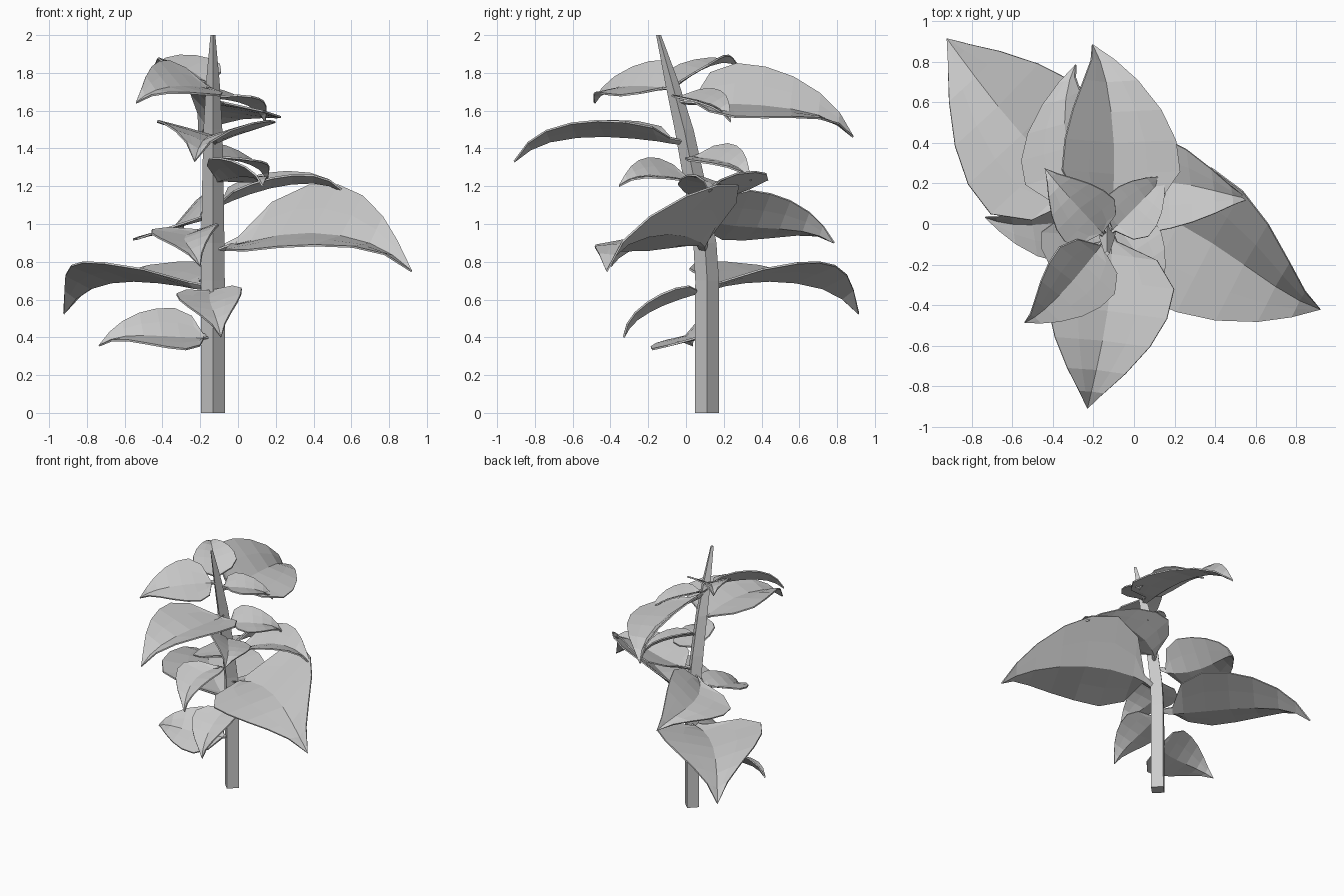
import bpy, bmesh, math
from mathutils import Vector, Quaternion

if "Cube" in bpy.data.objects:
    bpy.data.objects.remove(bpy.data.objects["Cube"])

STEM_X = -0.133
# stem rings: height, y centre, radius
STEM = [(0, .112, .064), (.7, .112, .063), (.9, .10, .061), (1.2, .05, .057),
        (1.5, -.01, .050), (1.75, -.075, .036), (2.0, -.145, .013)]


def make_object(name, bm):
    bmesh.ops.remove_doubles(bm, verts=bm.verts, dist=1e-4)
    bmesh.ops.recalc_face_normals(bm, faces=bm.faces)
    mesh = bpy.data.meshes.new(name)
    bm.to_mesh(mesh)
    bm.free()
    ob = bpy.data.objects.new(name, mesh)
    bpy.context.collection.objects.link(ob)
    return ob


def stem_point(z):
    for (z0, y0, _), (z1, y1, _) in zip(STEM, STEM[1:]):
        if z0 <= z <= z1:
            return Vector((STEM_X, y0 + (y1 - y0) * (z - z0) / (z1 - z0), z))


# four-sided tapering stem
bm = bmesh.new()
rings = []
for z, y, r in STEM:
    rings.append([bm.verts.new((STEM_X + r * math.cos(k * math.pi / 2),
                                y + r * math.sin(k * math.pi / 2), z)) for k in range(4)])
for a, b in zip(rings, rings[1:]):
    for k in range(4):
        bm.faces.new((a[k], a[(k + 1) % 4], b[(k + 1) % 4], b[k]))
bm.faces.new(rings[0][::-1])
bm.faces.new(rings[-1])
make_object("stem", bm)

# leaf outline along the midrib: position, half width share, arch share
PROFILE = [(0, .04, 0), (.09, .1, .02), (.16, .72, .04), (.3, 1, .07),
           (.46, .94, .095), (.62, .75, .105), (.78, .46, .095), (.9, .2, .06), (1, 0, 0)]


def leaf(name, base_z, tip, roll, sway, width=.68):
    """Folded, drooping leaf; roll > 0 lifts the left edge, sway bows it to the left."""
    base = stem_point(base_z)
    chord = Vector(tip) - base
    length = chord.length
    d = chord.normalized()
    left = Vector((0, 0, 1)).cross(d).normalized()
    left.rotate(Quaternion(d, roll))
    up = d.cross(left)
    bm = bmesh.new()
    rows = []
    for t, w, arch in PROFILE:
        bow = sway * math.sin(math.pi * t ** .7)
        mid = base + chord * t + up * arch * length + left * bow
        half = w * width * length / 2
        lift = .09 * length * math.sqrt(w)
        rows.append([bm.verts.new(mid + left * half * s + up * lift * h)
                     for s, h in ((-1, 1), (-.5, .52), (0, 0), (.5, .52), (1, 1))])
    for a, b in zip(rows, rows[1:]):
        for k in range(4):
            bm.faces.new((a[k], b[k], b[k + 1], a[k + 1]))
    ob = make_object(name, bm)
    mod = ob.modifiers.new("thickness", 'SOLIDIFY')
    mod.thickness = .01
    mod.offset = 0


# leaves from bottom to top: stem height, tip, roll, sway
LEAVES = [
    (.40, (-.735, .035, .355), -.55, .05),
    (.65, (-.09, -.33, .40), .1, -.03),
    (.65, (-.923, .915, .525), 0, .07),
    (.84, (.92, -.42, .748), .45, .12),
    (.97, (-.20, -.40, .775), .08, -.12),
    (1.05, (-.286, .785, .90), -.55, .11),
    (1.08, (.563, .123, 1.17), .05, .12),
    (1.22, (.13, -.355, 1.20), -.38, 0),
    (1.35, (.155, .345, 1.23), .3, 0),
    (1.42, (-.23, -.91, 1.33), 0, .05),
    (1.64, (-.207, .885, 1.46), .46, -.03),
    (1.67, (.145, .237, 1.54), .15, 0),
    (1.71, (-.54, -.485, 1.64), -.48, 0),
    (1.72, (-.44, .275, 1.84), -.1, 0),
]
for i, args in enumerate(LEAVES):
    leaf(f"leaf_{i + 1}", *args)
